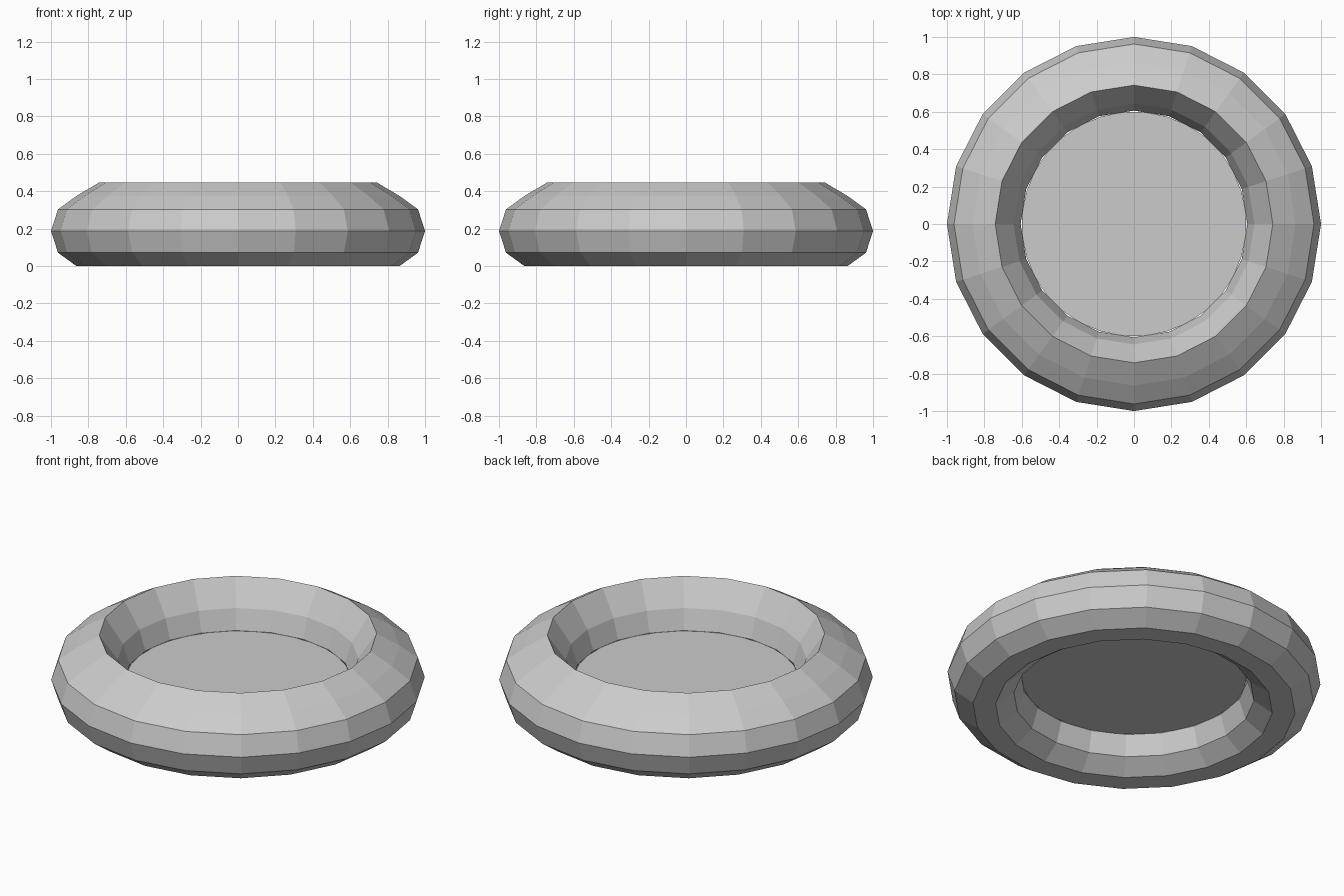
import bpy, bmesh
from math import pi, cos, sin

if "Cube" in bpy.data.objects:
    bpy.data.objects.remove(bpy.data.objects["Cube"])

SIDES, TUBE = 20, 10
MAJOR, MINOR, MID_Z = 0.803, 0.197, 0.1875


def add_object(name, bm):
    bmesh.ops.recalc_face_normals(bm, faces=bm.faces)
    mesh = bpy.data.meshes.new(name)
    bm.to_mesh(mesh)
    bm.free()
    obj = bpy.data.objects.new(name, mesh)
    bpy.context.collection.objects.link(obj)
    return obj


# Ring: low-poly torus whose upper inner loop is pulled up into a lip
profile = [(MAJOR + MINOR * cos(2 * pi * k / TUBE), MID_Z + MINOR * sin(2 * pi * k / TUBE))
           for k in range(TUBE)]
profile[3] = (profile[3][0], 0.447)

bm = bmesh.new()
loops = [[bm.verts.new((r * cos(2 * pi * i / SIDES), r * sin(2 * pi * i / SIDES), z))
          for r, z in profile] for i in range(SIDES)]
for i in range(SIDES):
    a, b = loops[i], loops[(i + 1) % SIDES]
    for k in range(TUBE):
        n = (k + 1) % TUBE
        bm.faces.new((a[k], b[k], b[n], a[n]))
add_object("ring", bm)

# Floor: flat disc closing the hole at mid height
bm = bmesh.new()
disc = [bm.verts.new((0.601 * cos(2 * pi * (i + 0.5) / 32), 0.601 * sin(2 * pi * (i + 0.5) / 32), 0))
        for i in range(32)]
bm.faces.new(disc)
floor = add_object("floor_disc", bm)
floor.location.z = 0.187
